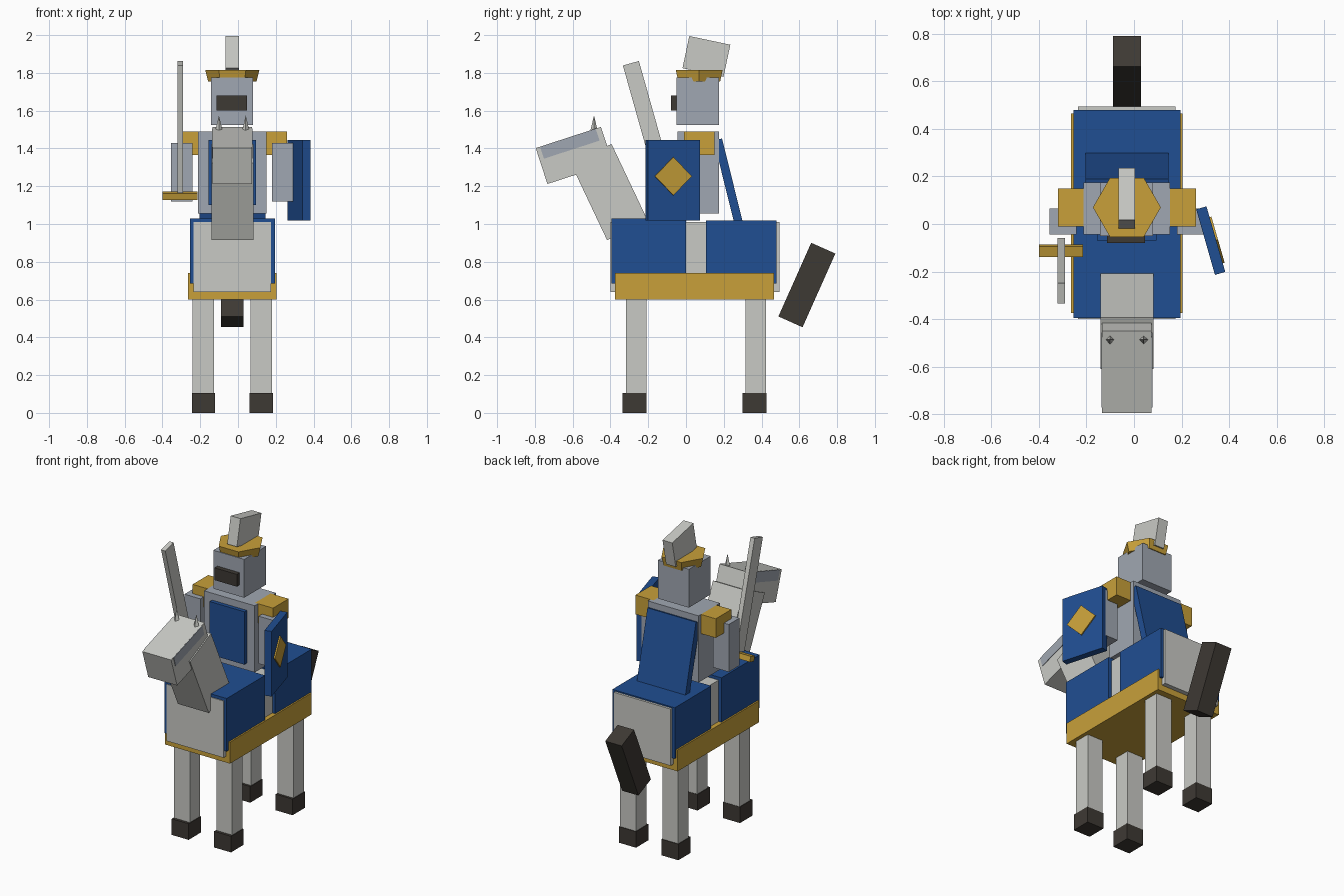
import bpy, math

if "Cube" in bpy.data.objects:
    bpy.data.objects.remove(bpy.data.objects["Cube"])


def material(name, rgb):
    m = bpy.data.materials.new(name)
    m.diffuse_color = (*rgb, 1)
    m.use_nodes = True
    m.node_tree.nodes["Principled BSDF"].inputs["Base Color"].default_value = m.diffuse_color
    return m


GREY = material("pale_grey", (0.584, 0.591, 0.558))
BLUE = material("royal_blue", (0.0144, 0.0762, 0.287))
GOLD = material("gold", (0.578, 0.352, 0.042))
DARK = material("dark_brown", (0.048, 0.041, 0.034))
STEEL = material("steel", (0.352, 0.386, 0.445))
CX = -0.03  # symmetry plane of horse and rider


def box(name, mat, centre, size, rot=(0, 0, 0)):
    bpy.ops.mesh.primitive_cube_add(size=1, location=centre,
                                    rotation=[math.radians(a) for a in rot])
    o = bpy.context.object
    o.name = name
    o.scale = size
    o.data.materials.append(mat)
    return o


def span(name, mat, x, y, z):
    """Box given by its (min, max) range on each axis."""
    r = (x, y, z)
    return box(name, mat, [(a + b) / 2 for a, b in r], [b - a for a, b in r])


def cone(name, mat, sides, r1, r2, z, x, y):
    bpy.ops.mesh.primitive_cone_add(vertices=sides, radius1=r1, radius2=r2,
                                    depth=z[1] - z[0], location=(x, y, sum(z) / 2))
    o = bpy.context.object
    o.name = name
    o.data.materials.append(mat)
    return o


# Horse body, cloth covers and gold skirt
span("horse_body", GREY, (-0.235, 0.175), (-0.40, 0.495), (0.64, 1.01))
span("front_cover", BLUE, (-0.255, 0.195), (-0.395, 0.0), (0.685, 1.03))
span("rear_cover", BLUE, (-0.255, 0.195), (0.105, 0.48), (0.685, 1.018))
span("skirt_trim", GOLD, (-0.265, 0.205), (-0.375, 0.465), (0.60, 0.74))

# Legs and hooves
for side, sx in (("left", 1), ("right", -1)):
    for end, leg_y, hoof_y in (("front", (-0.317, -0.21), (-0.335, -0.208)),
                               ("rear", (0.315, 0.423), (0.30, 0.427))):
        x = CX + sx * 0.153
        span(f"{end}_{side}_leg", GREY, (x - 0.057, x + 0.057), leg_y, (0.09, 0.62))
        span(f"{end}_{side}_hoof", DARK, (x - 0.061, x + 0.061), hoof_y, (0, 0.105))

# Tail, neck, head with cheek armour, ears
box("tail", DARK, (CX, 0.64, 0.677), (0.118, 0.14, 0.427), (-24, 0, 0))
box("neck", GREY, (CX, -0.406, 1.169), (0.223, 0.239, 0.451), (25.3, 0, 0))
box("horse_head", GREY, (CX, -0.592, 1.363), (0.208, 0.363, 0.2), (18, 0, 0))
box("face_armour", STEEL, (CX, -0.615, 1.425), (0.214, 0.31, 0.066), (18, 0, 0))
for sx in (1, -1):
    cone("ear", GREY, 4, 0.025, 0, (1.47, 1.575), CX + sx * 0.071, -0.487)

# Rider torso, chest plate, arms and shoulders
span("torso", STEEL, (-0.213, 0.152), (-0.045, 0.175), (1.055, 1.49))
span("chest_plate", BLUE, (-0.155, 0.095), (-0.07, -0.04), (1.10, 1.445))
for sx in (1, -1):
    x = CX + sx * 0.268
    span("arm", STEEL, (x - 0.057, x + 0.057), (-0.045, 0.066), (1.12, 1.43))
    x = CX + sx * 0.225
    span("shoulder_guard", GOLD, (x - 0.065, x + 0.065), (-0.01, 0.15), (1.365, 1.49))

# Helmet, visor, hexagonal crown and plume
span("helmet", STEEL, (-0.143, 0.08), (-0.05, 0.175), (1.525, 1.775))
span("visor", DARK, (-0.113, 0.047), (-0.08, -0.04), (1.60, 1.68))
crown = cone("crown", GOLD, 6, 0.128, 0.143, (1.755, 1.815), CX, 0.07)
crown.rotation_euler.z = math.radians(30) if abs(crown.data.vertices[0].co.x) < 0.01 else 0
box("plume", GREY, (CX, 0.108, 1.887), (0.07, 0.222, 0.174), (-12, 0, 0))

# Cape
box("cape", BLUE, (CX, 0.223, 1.229), (0.35, 0.045, 0.45), (14, 0, 0))

# Sword
box("sword_blade", GREY, (-0.306, -0.197, 1.514), (0.03, 0.088, 0.70), (15.7, 0, 0))
box("sword_guard", GOLD, (-0.308, -0.112, 1.15), (0.185, 0.045, 0.035), (15.7, 0, 0))

# Shield with diamond emblem
a = math.radians(16)
box("shield", BLUE, (0.323, -0.07, 1.232), (0.045, 0.287, 0.425), (0, 0, 16))
box("shield_diamond", GOLD,
    (0.323 + 0.027 * math.cos(a), -0.075 + 0.027 * math.sin(a), 1.253),
    (0.0098, 0.143, 0.143), (45, 0, 16))
